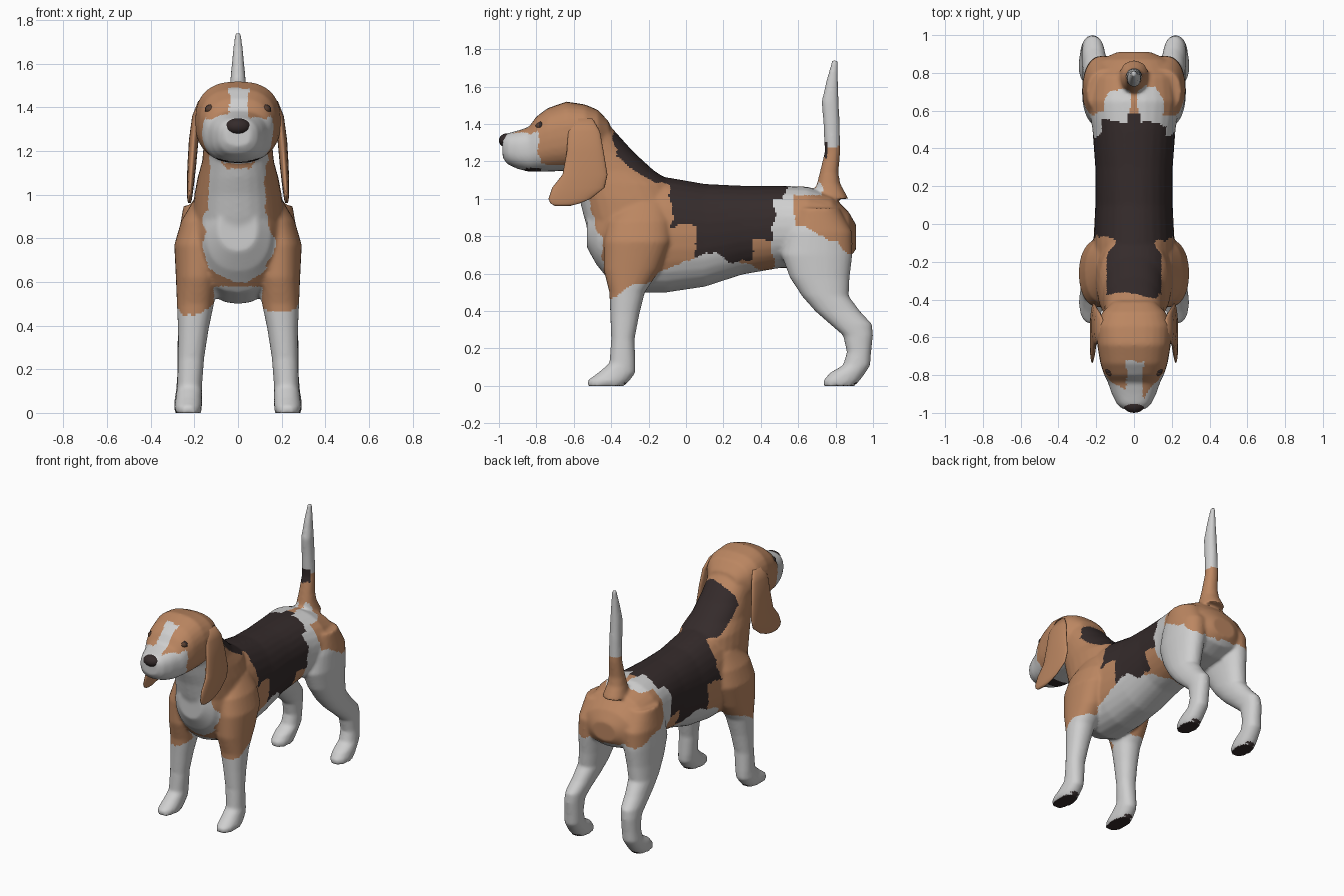
import bpy, bmesh, math
from mathutils import Vector, noise


def material(name, rgb):
    m = bpy.data.materials.new(name)
    m.diffuse_color = (*rgb, 1)
    return m


TAN = material("tan fur", (0.50, 0.24, 0.12))
WHITE = material("white fur", (0.62, 0.62, 0.62))
DARK = material("dark fur", (0.035, 0.024, 0.024))
EYE = material("brown eye", (0.10, 0.05, 0.03))


def loft(bm, axis, stations, side=1, p=2.2, n=28):
    """Skin rings: (position on axis, low, high, centre x, half width)."""
    rings = []
    for t, lo, hi, cx, rx in stations:
        ring = []
        for i in range(n):
            a = 2 * math.pi * i / n
            c, s = math.cos(a), math.sin(a)
            x = side * cx + rx * math.copysign(abs(c) ** (2 / p), c)
            v = (lo + hi) / 2 + (hi - lo) / 2 * math.copysign(abs(s) ** (2 / p), s)
            ring.append(bm.verts.new((x, t, v) if axis == 'y' else (x, v, t)))
        rings.append(ring)
    for a, b in zip(rings, rings[1:]):
        for i in range(n):
            j = (i + 1) % n
            bm.faces.new((a[i], a[j], b[j], b[i]))
    bm.faces.new(rings[0])
    bm.faces.new(rings[-1])


def finish(bm, name, mats):
    bmesh.ops.recalc_face_normals(bm, faces=bm.faces[:])
    me = bpy.data.meshes.new(name)
    bm.to_mesh(me)
    bm.free()
    ob = bpy.data.objects.new(name, me)
    bpy.context.collection.objects.link(ob)
    for m in mats:
        me.materials.append(m)
    return ob


def apply(ob):
    bpy.context.view_layer.objects.active = ob
    for m in list(ob.modifiers):
        bpy.ops.object.modifier_apply(modifier=m.name)


bm = bmesh.new()
# torso, chest to rump
loft(bm, 'y', [(-.53, .74, .95, 0, .09), (-.48, .65, 1.0, 0, .15), (-.40, .55, 1.08, 0, .20),
               (-.28, .50, 1.12, 0, .22), (-.10, .50, 1.115, 0, .215), (.10, .53, 1.08, 0, .205),
               (.30, .595, 1.07, 0, .205), (.50, .63, 1.07, 0, .22), (.65, .63, 1.065, 0, .245),
               (.78, .64, 1.02, 0, .235), (.87, .68, .93, 0, .18), (.91, .73, .86, 0, .09)])
# neck
loft(bm, 'z', [(.60, -.44, -.20, 0, .15), (.75, -.50, 0, 0, .20), (.90, -.545, 0, 0, .21),
               (1.0, -.57, -.03, 0, .20), (1.08, -.60, -.06, 0, .185), (1.15, -.62, -.17, 0, .165),
               (1.25, -.65, -.28, 0, .155), (1.35, -.66, -.37, 0, .15), (1.44, -.66, -.45, 0, .12)])
# head and muzzle
loft(bm, 'y', [(-.98, 1.22, 1.33, 0, .06), (-.955, 1.185, 1.35, 0, .09), (-.90, 1.16, 1.365, 0, .118),
               (-.84, 1.145, 1.385, 0, .138), (-.80, 1.145, 1.44, 0, .158), (-.74, 1.145, 1.485, 0, .178),
               (-.64, 1.15, 1.52, 0, .195), (-.54, 1.17, 1.505, 0, .20), (-.47, 1.22, 1.475, 0, .17),
               (-.41, 1.27, 1.41, 0, .11)], p=2.5)
# tail
loft(bm, 'z', [(1.0, .68, .87, 0, .08), (1.08, .70, .825, 0, .06), (1.14, .715, .815, 0, .05),
               (1.25, .742, .825, 0, .042), (1.40, .735, .822, 0, .039), (1.52, .725, .817, 0, .036),
               (1.63, .750, .813, 0, .026), (1.74, .78, .812, 0, .015)])
for s in (-1, 1):
    # front leg
    loft(bm, 'z', [(.98, -.35, -.10, .12, .08), (.88, -.42, -.08, .16, .10), (.77, -.44, -.08, .185, .107),
                   (.62, -.44, -.14, .185, .10), (.50, -.41, -.22, .195, .085), (.38, -.405, -.25, .205, .07),
                   (.25, -.40, -.275, .215, .06), (.12, -.41, -.27, .222, .057), (.07, -.47, -.27, .225, .06),
                   (.03, -.525, -.30, .228, .063), (0, -.53, -.33, .228, .060)], s)
    # hind leg
    loft(bm, 'z', [(.95, .58, .82, .14, .11), (.82, .53, .89, .165, .107), (.70, .51, .89, .175, .10),
                   (.58, .555, .875, .185, .087), (.48, .62, .87, .195, .077), (.40, .69, .93, .205, .068),
                   (.33, .77, .995, .215, .062), (.27, .84, 1.0, .22, .057), (.18, .86, .99, .222, .056),
                   (.11, .84, .985, .225, .058), (.07, .77, .96, .228, .062), (.03, .735, .93, .23, .063),
                   (0, .735, .90, .23, .060)], s)

# fuse into one skin and smooth it
body = finish(bm, "body", [TAN, WHITE, DARK])
r = body.modifiers.new("fuse", 'REMESH')
r.mode = 'VOXEL'
r.voxel_size = 0.010
sm = body.modifiers.new("soften", 'SMOOTH')
sm.factor, sm.iterations = 0.5, 8
apply(body)
low = min(v.co.z for v in body.data.vertices)
for v in body.data.vertices:
    v.co.z = 0 if v.co.z - low < .006 else v.co.z - low


def coat(c, nrm):
    """Coat pattern: 0 tan, 1 white, 2 dark."""
    w = noise.noise(c * 9) * .03 + noise.noise(c * 25) * .012
    x, y, z = abs(c.x), c.y + w, c.z + w
    if c.z < .02 and nrm.z < -.6:                       # paw pads
        return 2
    if c.z > 1.09 and c.y > .6:                         # tail
        if 1.22 < z < 1.3 and c.y < .755:
            return 2
        return 1 if z > 1.28 else 0
    if c.y < -.6 and c.z > 1.12:                        # face
        if c.z < 1.165 and nrm.z < -.4 and -.86 < c.y < -.77:
            return 2
        muzzle = z < 1.36 and y < -.79 + max(0, 1.24 - z) * .6
        blaze = x < .045 + w * .5 and y < -.71
        return 1 if muzzle or blaze or (nrm.z < -.5 and x < .13) else 0
    if y < -.44 and .5 < c.z < 1.2:                     # chest bib
        return 1 if x + w < .13 + .05 * max(0, 1 - abs(z - .8) / .12) else 0
    if y < -.19 and z < .42 + (c.y + .4) * .42:         # front socks
        return 1
    if c.y < -.2 and c.z < .58 and x < .11:             # brisket
        return 1
    if y > .47 + (.07 if c.z > 1.0 else 0) + (.06 if x < .03 else 0):  # hindquarters
        patch = c.z > 1.02 and y < .72 and x > .02
        rump = y > .58 and z > .84 - max(0, y - .62) * .45
        return 0 if rump and not patch else 1
    if z < min(.56 + (c.y + .2) * .5, .71 - max(0, c.y - .15) * .35) and c.y < .42:
        return 1                                        # belly
    if y > -.08:                                        # saddle
        edge = .85 if y < .05 else (.67 if y < .35 else .78)
        if z > edge:
            return 2
    elif y > -.38 and x < .145 and z > 1.09 and nrm.z > .1:   # nape
        return 2
    return 0


for f in body.data.polygons:
    f.material_index = coat(f.center.copy(), f.normal)
    f.use_smooth = True

# ears
for s, side in ((-1, "left"), (1, "right")):
    bm = bmesh.new()
    loft(bm, 'z', [(1.43, -.59, -.50, .170, .012), (1.36, -.63, -.46, .190, .020), (1.25, -.638, -.44, .203, .022),
                   (1.13, -.66, -.42, .212, .020), (1.06, -.715, -.435, .217, .017), (1.0, -.735, -.51, .221, .013),
                   (.975, -.725, -.57, .222, .010), (.962, -.70, -.62, .222, .006)], s)
    ear = finish(bm, "ear_" + side, [TAN])
    for f in ear.data.polygons:
        f.use_smooth = True


def ball(name, loc, size, mat):
    bm = bmesh.new()
    bmesh.ops.create_uvsphere(bm, u_segments=20, v_segments=12, radius=1)
    for v in bm.verts:
        v.co = Vector(a * b + c for a, b, c in zip(v.co, size, loc))
    ob = finish(bm, name, [mat])
    for f in ob.data.polygons:
        f.use_smooth = True


# nose and eyes
ball("nose", (0, -.957, 1.312), (.058, .043, .038), DARK)
for s, side in ((-1, "left"), (1, "right")):
    ball("eye_" + side, (s * .125, -.782, 1.39), (.024, .022, .020), EYE)
    ball("eye_rim_" + side, (s * .124, -.778, 1.39), (.028, .018, .024), DARK)
